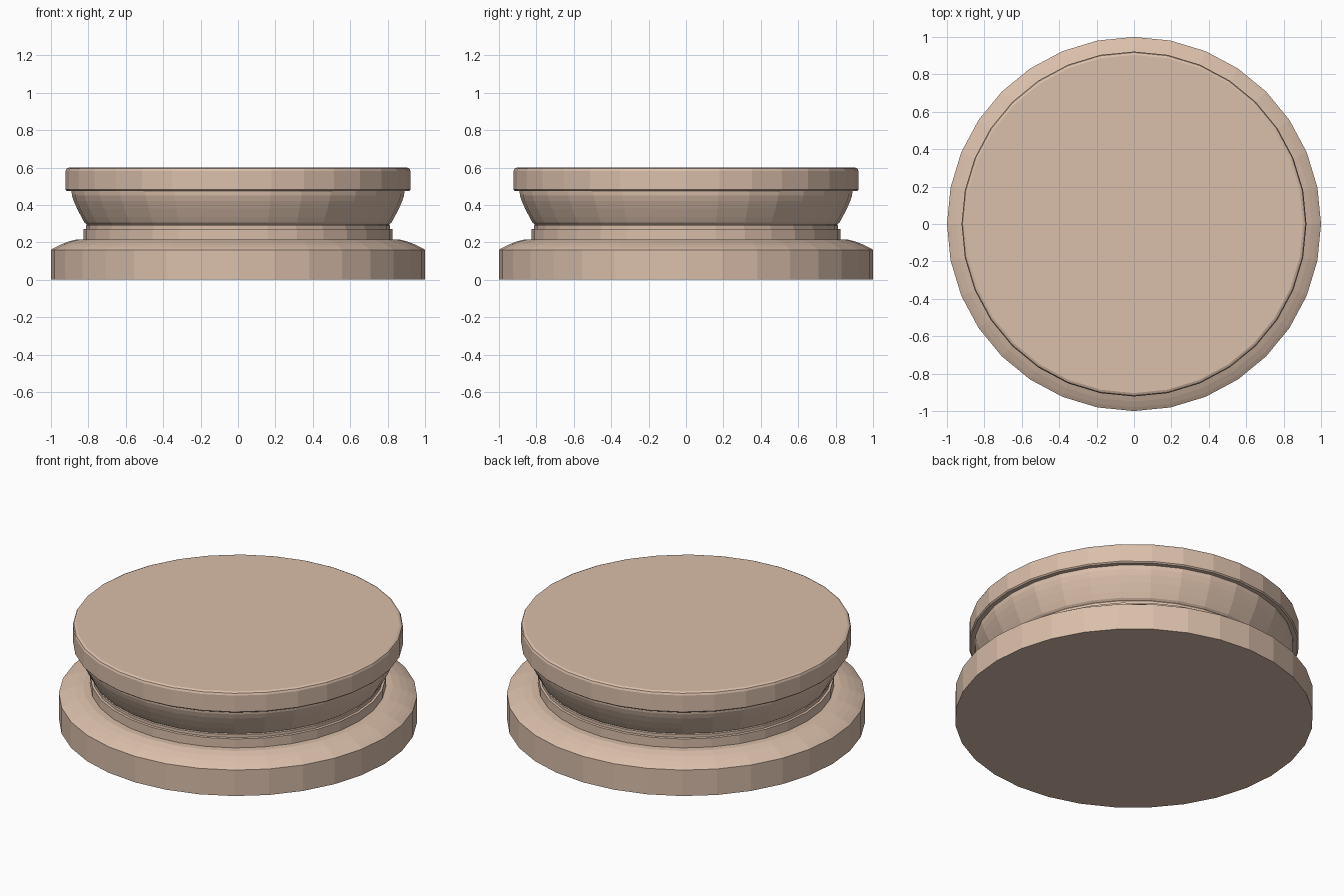
import bpy
import bmesh
from math import cos, sin, tau

SIDES = 32

cube = bpy.data.objects.get("Cube")
if cube:
    bpy.data.objects.remove(cube, do_unlink=True)

stone = bpy.data.materials.new("warm_beige_stone")
stone.use_nodes = True
colour = (0.70, 0.52, 0.405, 1)
stone.diffuse_color = colour
stone.node_tree.nodes["Principled BSDF"].inputs["Base Color"].default_value = colour


def lathe(name, profile):
    """Turn a (radius, height) profile around z and cap both ends."""
    bm = bmesh.new()
    rings = [[bm.verts.new((r * cos(tau * i / SIDES), r * sin(tau * i / SIDES), z))
              for i in range(SIDES)] for r, z in profile]
    for low, high in zip(rings, rings[1:]):
        for i in range(SIDES):
            j = (i + 1) % SIDES
            bm.faces.new((low[i], low[j], high[j], high[i]))
    bm.faces.new(rings[0][::-1])
    bm.faces.new(rings[-1])
    mesh = bpy.data.meshes.new(name)
    bm.to_mesh(mesh)
    bm.free()
    mesh.materials.append(stone)
    obj = bpy.data.objects.new(name, mesh)
    bpy.context.collection.objects.link(obj)
    return obj


# One continuous turned surface, from the foot up
foot = [(1, 0), (1, 0.16), (0.98, 0.172), (0.95, 0.187), (0.91, 0.203), (0.865, 0.215)]
collar = [(0.825, 0.215), (0.825, 0.27), (0.812, 0.272), (0.812, 0.29)]
flare = [(0.808, 0.295), (0.82, 0.305), (0.837, 0.335), (0.86, 0.38),
         (0.878, 0.42), (0.888, 0.45), (0.89, 0.475)]
slab = [(0.915, 0.475), (0.922, 0.482), (0.922, 0.582), (0.917, 0.594), (0.904, 0.6)]

lathe("round_pedestal", foot + collar + flare + slab)
